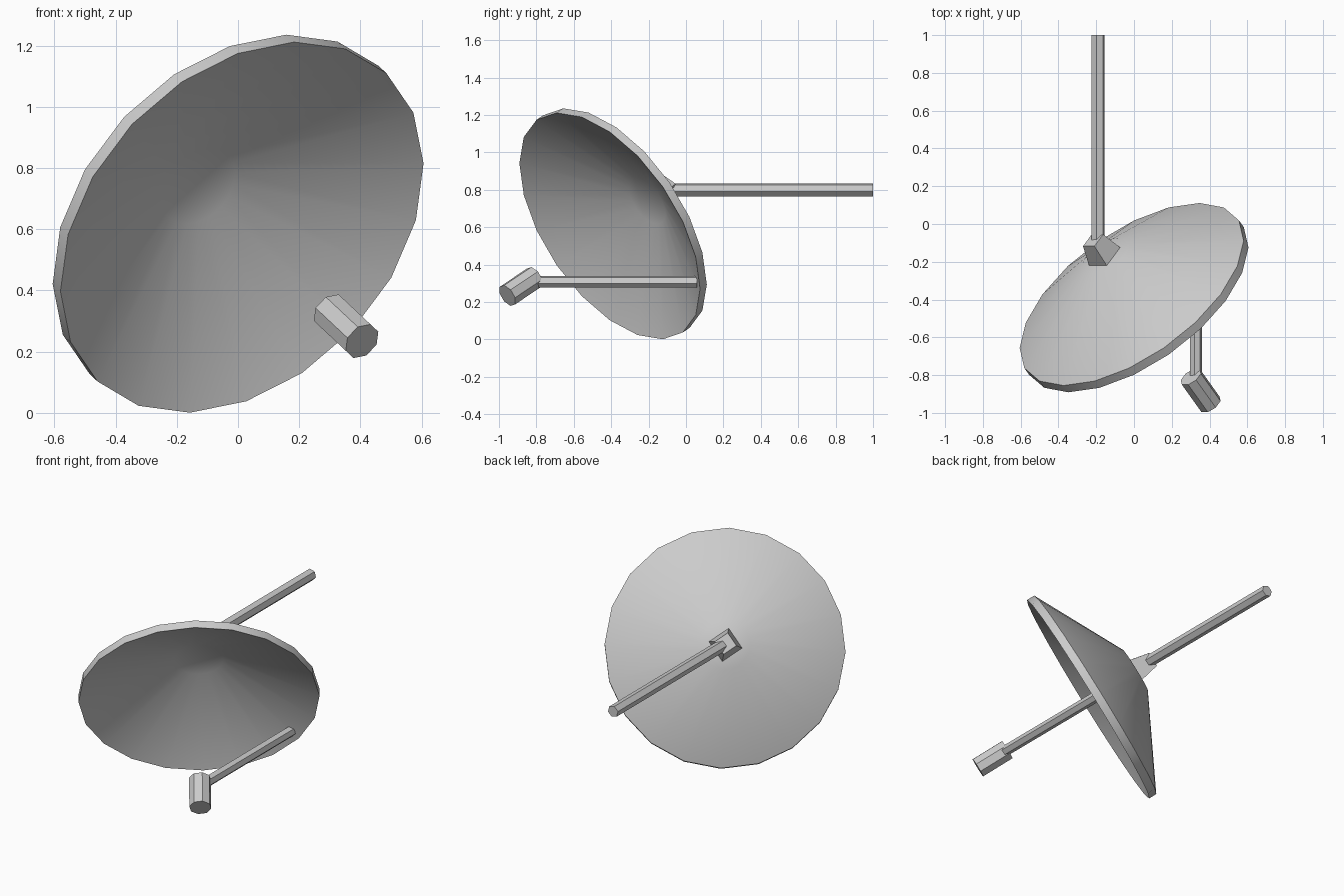
import bpy, bmesh, math
from mathutils import Vector, Matrix

if "Cube" in bpy.data.objects:
    bpy.data.objects.remove(bpy.data.objects["Cube"])

# Tilted frame of the dish: local z points out of its back
face = Vector((0.511, -0.714, -0.479)).normalized()
back = -face
side = Vector((0.684, 0, 0.73))
side = (side - back * side.dot(back)).normalized()
up = back.cross(side)
TILT = Matrix((side, up, back)).transposed().to_4x4()
# Frame for bars that run along y (local z = +y)
ALONG_Y = Matrix(((1, 0, 0), (0, 0, 1), (0, 1, 0))).transposed().to_4x4()
ALONG_Y = Matrix(((1, 0, 0, 0), (0, 0, 1, 0), (0, 1, 0, 0), (0, 0, 0, 1)))


def loft(name, profile, sides, turn, origin, frame, closed=False):
    """Stack polygon rings (radius, height); cap the ends."""
    bm = bmesh.new()
    rings = []
    for r, h in profile:
        rings.append([bm.verts.new((r * math.cos(turn + math.tau * i / sides),
                                    r * math.sin(turn + math.tau * i / sides), h))
                      for i in range(sides)])
    for a, b in zip(rings, rings[1:]):
        for i in range(sides):
            j = (i + 1) % sides
            bm.faces.new((a[i], a[j], b[j], b[i]))
    bm.faces.new(rings[0])
    bm.faces.new(rings[-1])
    bm.transform(Matrix.Translation(origin) @ frame)
    bmesh.ops.recalc_face_normals(bm, faces=bm.faces[:])
    mesh = bpy.data.meshes.new(name)
    bm.to_mesh(mesh)
    bm.free()
    obj = bpy.data.objects.new(name, mesh)
    bpy.context.collection.objects.link(obj)
    return obj


# Dish: inner floor, front rim, back rim, outer floor
rim_centre = Vector((-0.0125, -0.372, 0.63))
dish = loft("dish", [(0.14, 0.23), (0.69, -0.05), (0.69, 0.0), (0.14, 0.28)],
            20, 0, rim_centre, TILT)
bpy.context.view_layer.objects.active = dish
dish.select_set(True)
bpy.ops.object.shade_smooth_by_angle(angle=math.radians(35))

# Square tapering bracket on the back of the dish
loft("mount_bracket", [(0.0995, 0.27), (0.0625, 0.40)], 4, math.radians(45),
     rim_centre, TILT)

# Mounting pole and receiver arm, both six-sided
turn = math.radians(-15)
loft("mounting_pole", [(0.036, -0.09), (0.036, 1.0)], 6, turn,
     Vector((-0.19, 0, 0.8)), ALONG_Y)
loft("receiver_arm", [(0.032, -0.82), (0.032, 0.06)], 6, turn,
     Vector((0.328, 0, 0.308)), ALONG_Y)

# Receiver at the end of the arm
loft("receiver", [(0.064, -0.102), (0.064, 0.102)], 8, math.radians(22.5),
     Vector((0.353, -0.882, 0.283)), TILT)
